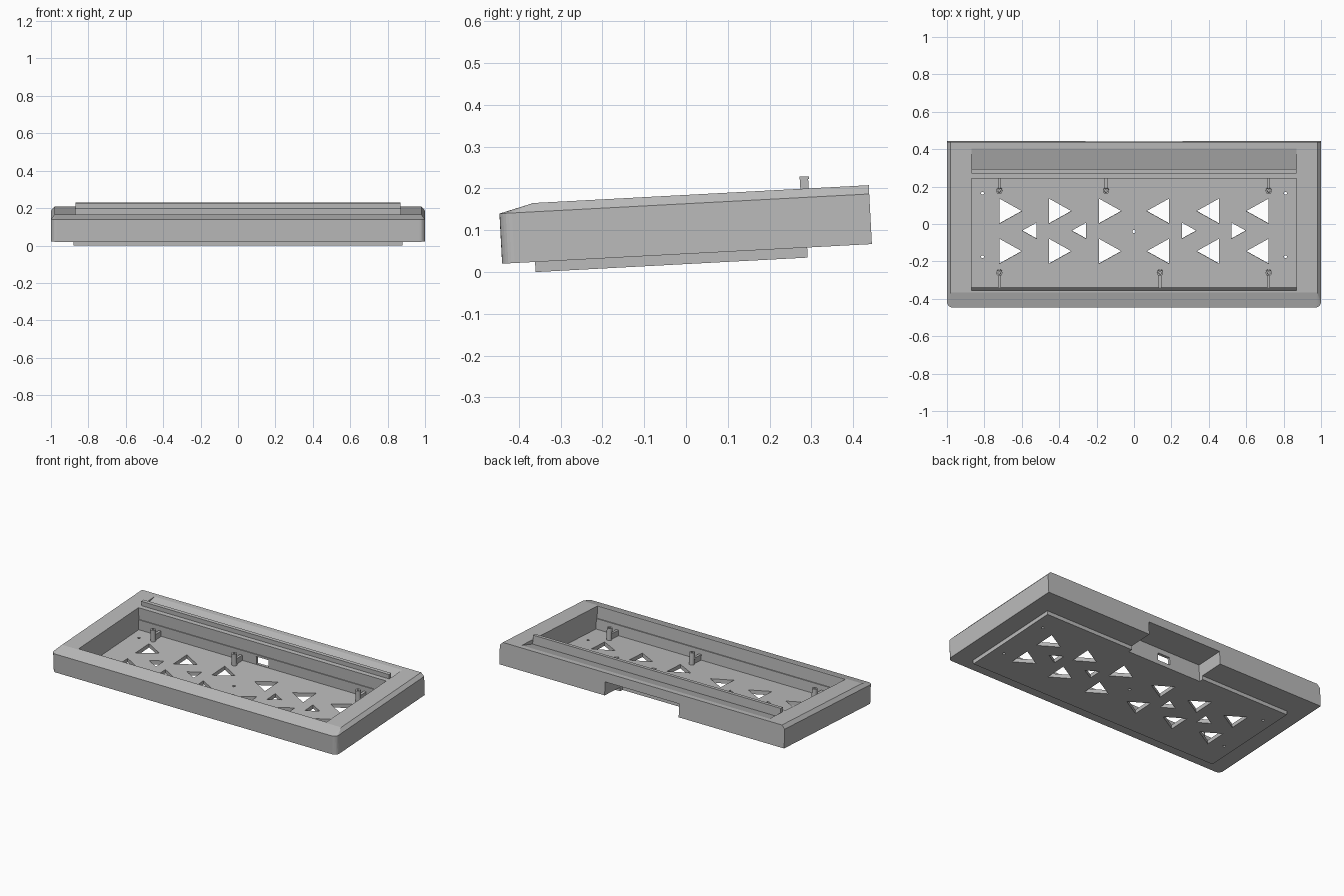
import bpy, bmesh, math
from mathutils import Matrix, Vector

if "Cube" in bpy.data.objects:
    bpy.data.objects.remove(bpy.data.objects["Cube"])

# Everything is modelled flat (x across, y from front edge, z up), then tilted
TILT = Matrix.Translation((0, -0.44, 0.02)) @ Matrix.Rotation(math.radians(3.04), 4, "X")
LENGTH, HEIGHT, SHOULDER, FLOOR = 0.886, 0.141, 0.12, -0.0242

grey = bpy.data.materials.new("plain_grey")
grey.use_nodes = True
GREY = (0.5, 0.5, 0.5, 1)
grey.diffuse_color = GREY
grey.node_tree.nodes["Principled BSDF"].inputs["Base Color"].default_value = GREY


def make(name, bm):
    bmesh.ops.recalc_face_normals(bm, faces=bm.faces)
    mesh = bpy.data.meshes.new(name)
    bm.to_mesh(mesh)
    bm.free()
    mesh.materials.append(grey)
    obj = bpy.data.objects.new(name, mesh)
    bpy.context.collection.objects.link(obj)
    obj.matrix_world = TILT
    return obj


def prism(bm, points, direction):
    """Extrude a closed outline of 3D points along a vector."""
    face = bm.faces.new([bm.verts.new(p) for p in points])
    new = bmesh.ops.extrude_face_region(bm, geom=[face])["geom"]
    verts = [v for v in new if isinstance(v, bmesh.types.BMVert)]
    bmesh.ops.translate(bm, verts=verts, vec=direction)


def box(bm, x0, x1, y0, y1, z0, z1):
    prism(bm, [(x0, y0, z0), (x1, y0, z0), (x1, y1, z0), (x0, y1, z0)], (0, 0, z1 - z0))


def cylinder(bm, x, y, r, z0, z1, sides=20):
    ring = [i * math.tau / sides for i in range(sides)]
    prism(bm, [(x + r * math.cos(a), y + r * math.sin(a), z0) for a in ring], (0, 0, z1 - z0))


def cut(targets, bm):
    """Subtract the shapes in bm from each target and remove the cutter."""
    cutter = make("cutter", bm)
    cutter.hide_render = True
    for obj in targets:
        mod = obj.modifiers.new("cut", "BOOLEAN")
        mod.operation, mod.solver, mod.object = "DIFFERENCE", "EXACT", cutter
        bpy.context.view_layer.update()
        result = bpy.data.meshes.new_from_object(
            obj.evaluated_get(bpy.context.evaluated_depsgraph_get()))
        obj.modifiers.clear()
        obj.data = result
    bpy.data.objects.remove(cutter)


# Case body: rounded front corners, sloped front and side shoulders
bm = bmesh.new()
R = 0.03
outline = [(1, LENGTH)]
for i in range(7):
    a = i * math.pi / 12
    outline.append((1 - R + R * math.cos(a), R - R * math.sin(a)))
for side in (1, -1):
    for x, y in outline:
        for z in (0, SHOULDER):
            bm.verts.new((side * x, y, z))
    for y in (0.0825, LENGTH):
        bm.verts.new((side * 0.98, y, HEIGHT))
bmesh.ops.convex_hull(bm, input=bm.verts)
bmesh.ops.dissolve_limit(bm, angle_limit=0.01, verts=bm.verts, edges=bm.edges)
case = make("case_body", bm)

# Main well, narrowed slightly at front and back below a ledge
bm = bmesh.new()
box(bm, -0.87, 0.87, 0.0925, 0.693, 0.065, 0.3)
cut([case], bm)
bm = bmesh.new()
box(bm, -0.87, 0.87, 0.1, 0.688, -0.1, 0.1)
cut([case], bm)

# Sloped rest behind the support bar
bm = bmesh.new()
prism(bm, [(-0.87, 0.742, 0.113), (-0.87, 0.742, 0.2), (-0.87, 0.853, 0.2),
           (-0.87, 0.853, HEIGHT)], (1.74, 0, 0))
cut([case], bm)

# Bottom plate forming the floor of the well
bm = bmesh.new()
box(bm, -0.88, 0.88, 0.079, 0.731, FLOOR, 0)
plate = make("bottom_plate", bm)

# Rear cable notch, then the port through the wall into the well
bm = bmesh.new()
box(bm, -0.26, 0.26, 0.705, 1, -0.1, 0.084)
cut([case, plate], bm)
bm = bmesh.new()
box(bm, -0.043, 0.043, 0.65, 0.75, 0.003, 0.052)
cut([case], bm)

# Triangular vents and screw holes in the floor
bm = bmesh.new()


def vent(base, apex, y, half):
    prism(bm, [(base, y - half, -0.1), (apex, y, -0.1), (base, y + half, -0.1)], (0, 0, 0.2))


for side in (1, -1):
    for base in (0.72, 0.455, 0.188):
        for y in (0.295, 0.51):
            vent(side * base, side * (base - 0.12), y, 0.067)
    for base in (0.522, 0.257):
        vent(side * base, side * (base + 0.076), 0.405, 0.042)
    for y in (0.265, 0.605):
        cylinder(bm, side * 0.81, y, 0.008, -0.1, 0.1, 12)
cylinder(bm, 0, 0.4, 0.009, -0.1, 0.1, 12)
cut([plate], bm)

# Support bar along the back
bm = bmesh.new()
box(bm, -0.87, 0.87, 0.722, 0.742, 0.105, 0.168)
box(bm, -0.87, 0.87, 0.721, 0.744, 0.163, 0.17)
make("support_bar", bm)

# Mounting posts, each tied to the nearest wall by a low rib
for row, y, wall, xs in (("front", 0.182, 0.098, (-0.72, 0.14, 0.72)),
                         ("back", 0.62, 0.69, (-0.72, -0.15, 0.72))):
    for i, x in enumerate(xs):
        bm = bmesh.new()
        cylinder(bm, x, y, 0.016, -0.005, 0.075)
        post = make(f"{row}_post_{i + 1}", bm)
        bm = bmesh.new()
        cylinder(bm, x, y, 0.007, 0.03, 0.1, 12)
        cut([post], bm)
        bm = bmesh.new()
        box(bm, x - 0.008, x + 0.008, min(y, wall) + (0.012 if wall > y else 0),
            max(y, wall) - (0.012 if wall < y else 0), -0.005, 0.035)
        make(f"{row}_rib_{i + 1}", bm)
        post.select_set(True)
        bpy.context.view_layer.objects.active = post
        bpy.ops.object.shade_smooth_by_angle(angle=math.radians(35))
        post.select_set(False)
